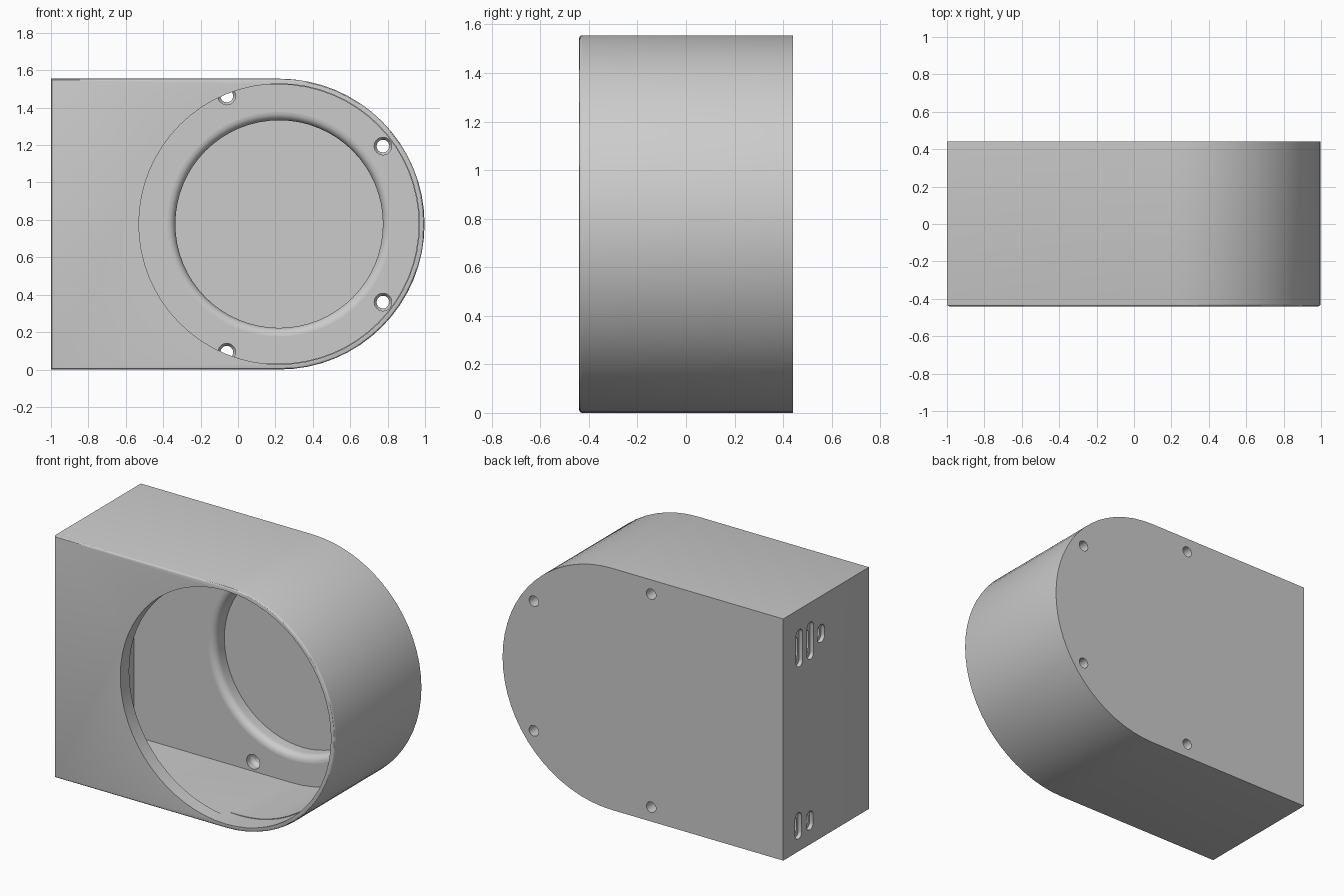
import bpy, bmesh
from math import pi, sin, cos, radians
from mathutils import Vector

if "Cube" in bpy.data.objects:
    bpy.data.objects.remove(bpy.data.objects["Cube"])

CX, CZ = 0.22, 0.7775        # centre of the round end
SEG = 64


def d_profile(left, radius):
    """D outline in x/z: square on the left, half circle on the right."""
    arc = [(CX + radius * cos(a), CZ + radius * sin(a))
           for a in (-pi / 2 + pi * i / (SEG // 2) for i in range(SEG // 2 + 1))]
    return arc + [(left, CZ + radius), (left, CZ - radius)]


def slot_profile(y, z, w, h, n=8):
    """Upright rounded slot outline in y/z."""
    r, s = w / 2, max(h - w, 0) / 2
    top = [(y + r * cos(pi * i / n), z + s + r * sin(pi * i / n)) for i in range(n + 1)]
    bottom = [(y - r * cos(pi * i / n), z - s - r * sin(pi * i / n)) for i in range(n + 1)]
    if s == 0:
        top, bottom = top[:-1], bottom[:-1]
    return top + bottom


def prism(name, profile, a, b, axis="y", bevel=0):
    """Extrude an outline from a to b along y (x/z outline) or x (y/z outline)."""
    bm = bmesh.new()
    place = (lambda p, d: (p[0], d, p[1])) if axis == "y" else (lambda p, d: (d, p[0], p[1]))
    face = bm.faces.new([bm.verts.new(place(p, a)) for p in profile])
    geom = bmesh.ops.extrude_face_region(bm, geom=[face], use_keep_orig=True)["geom"]
    step = Vector(place((0, 0), b - a))
    bmesh.ops.translate(bm, verts=[v for v in geom if isinstance(v, bmesh.types.BMVert)], vec=step)
    bmesh.ops.recalc_face_normals(bm, faces=bm.faces)
    if bevel:
        bmesh.ops.bevel(bm, geom=list(face.edges), offset=bevel, segments=3,
                        profile=0.5, affect='EDGES')
    return finish(name, bm)


def lathe(name, rings, x, z, n):
    """Solid of revolution along y from (radius, y) pairs."""
    bm = bmesh.new()
    loops = [[bm.verts.new((x + r * cos(2 * pi * i / n), y, z + r * sin(2 * pi * i / n)))
              for i in range(n)] for r, y in rings]
    for p, q in zip(loops, loops[1:]):
        for i in range(n):
            j = (i + 1) % n
            bm.faces.new((p[i], p[j], q[j], q[i]))
    bm.faces.new(loops[0])
    bm.faces.new(loops[-1])
    bmesh.ops.recalc_face_normals(bm, faces=bm.faces)
    return finish(name, bm)


def finish(name, bm):
    mesh = bpy.data.meshes.new(name)
    bm.to_mesh(mesh)
    bm.free()
    obj = bpy.data.objects.new(name, mesh)
    bpy.context.collection.objects.link(obj)
    return obj


def cut(target, cutter):
    cutter.hide_render = True
    mod = target.modifiers.new("cut", 'BOOLEAN')
    mod.operation, mod.solver, mod.object = 'DIFFERENCE', 'EXACT', cutter
    bpy.context.view_layer.objects.active = target
    bpy.ops.object.modifier_apply(modifier=mod.name)
    bpy.data.objects.remove(cutter)


# Outer housing with softened front edge
housing = prism("housing", d_profile(-1, 0.7775), -0.44, 0.44, bevel=0.012)

# Hollow interior and round front opening
cut(housing, prism("cavity_cutter", d_profile(-0.91, 0.746), -0.35, 0.24))
cut(housing, lathe("opening_cutter", [(0.75, -0.6), (0.75, -0.3)], CX, CZ, SEG))

# Round recess in the back plate with a rolled lip
lip = [(0.6 - 0.045 * sin(a), 0.285 - 0.045 * cos(a)) for a in (pi / 2 * i / 6 for i in range(7))]
cut(housing, lathe("recess_cutter", [(0.6, 0.15)] + lip + [(0.555, 0.34)], CX, CZ, SEG))

# Screw holes through the back plate, counterbored on the inside
for x, dz in ((0.775, 0.417), (-0.06, 0.685)):
    for side in (-1, 1):
        rings = [(0.047, 0.15), (0.047, 0.28), (0.034, 0.30), (0.034, 0.6)]
        cut(housing, lathe("screw_cutter", rings, x, CZ + side * dz, 24))

# Connector sockets in the flat side: shallow pocket, inner slot, small end holes
ports = [(0.276, 1.305, 0.066, 0.24), (0.164, 1.31, 0.066, 0.24), (0.056, 1.315, 0.075, 0.115),
         (0.286, 0.165, 0.066, 0.17), (0.17, 0.155, 0.066, 0.12)]
for y, z, w, h in ports:
    cut(housing, prism("port_cutter", slot_profile(y, z, w, h), -1.1, -0.975, "x"))
    inner = h * 0.5 if h > 0.13 else h * 0.55
    cut(housing, prism("socket_cutter", slot_profile(y, z, w * 0.5, inner), -1.1, -0.93, "x"))
    if h > 0.13:
        for side in (-1, 1):
            hole = slot_profile(y, z + side * (h / 2 - 0.028), 0.02, 0.02)
            cut(housing, prism("pin_cutter", hole, -1.1, -0.95, "x"))

# Smooth curved surfaces, keep hard edges
bpy.ops.object.select_all(action='DESELECT')
housing.select_set(True)
bpy.context.view_layer.objects.active = housing
bpy.ops.object.shade_smooth_by_angle(angle=radians(30))
